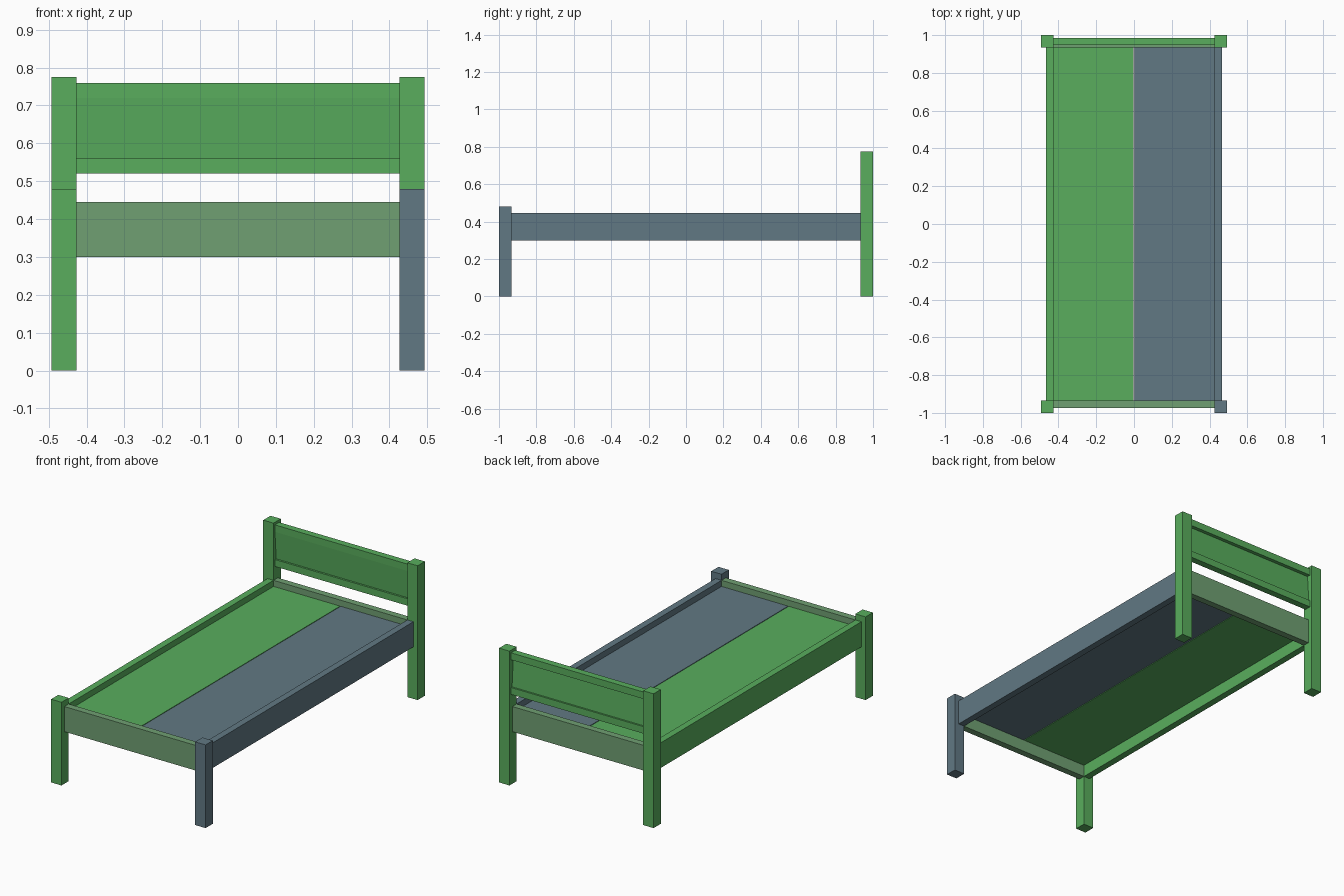
import bpy
import bmesh

if "Cube" in bpy.data.objects:
    bpy.data.objects.remove(bpy.data.objects["Cube"])


def material(name, rgb):
    m = bpy.data.materials.new(name)
    m.diffuse_color = (*rgb, 1)
    m.use_nodes = True
    m.node_tree.nodes["Principled BSDF"].inputs["Base Color"].default_value = m.diffuse_color
    return m


GREEN = material("green", (0.10, 0.42, 0.11))
SAGE = material("sage", (0.16, 0.35, 0.17))
SLATE = material("slate", (0.12, 0.19, 0.23))


def prism(name, profile, x0, x1, mat):
    """Extrude a (y, z) profile along x."""
    bm = bmesh.new()
    face = bm.faces.new([bm.verts.new((x0, y, z)) for y, z in profile])
    ext = bmesh.ops.extrude_face_region(bm, geom=[face])
    moved = [v for v in ext["geom"] if isinstance(v, bmesh.types.BMVert)]
    bmesh.ops.translate(bm, verts=moved, vec=(x1 - x0, 0, 0))
    bmesh.ops.recalc_face_normals(bm, faces=bm.faces)
    mesh = bpy.data.meshes.new(name)
    bm.to_mesh(mesh)
    bm.free()
    mesh.materials.append(mat)
    ob = bpy.data.objects.new(name, mesh)
    bpy.context.collection.objects.link(ob)
    return ob


def box(name, x0, x1, y0, y1, z0, z1, mat):
    return prism(name, [(y0, z0), (y1, z0), (y1, z1), (y0, z1)], x0, x1, mat)


OUT_X, IN_X = 0.493, 0.427      # post outer and inner faces
IN_Y = 0.934
RAIL = 0.039                    # board thickness
Z0, Z1 = 0.30, 0.445            # rail height range

for side, s in (("left", -1), ("right", 1)):
    xa, xb = sorted((s * IN_X, s * OUT_X))
    # Posts
    front_mat = GREEN if s < 0 else SLATE
    box(f"front_post_{side}", xa, xb, -1, -IN_Y, 0, 0.48, front_mat)
    box(f"back_post_{side}", xa, xb, IN_Y, 1, 0, 0.775, GREEN)
    # Side rail
    xa, xb = sorted((s * IN_X, s * (IN_X + RAIL)))
    box(f"side_rail_{side}", xa, xb, -IN_Y, IN_Y, Z0, Z1, front_mat)
    # Half of the mattress base, with a thin seam in the middle
    xa, xb = sorted((s * 0.002, s * IN_X))
    box(f"base_panel_{side}", xa, xb, -IN_Y, IN_Y, 0.37, 0.41,
        GREEN if s < 0 else SLATE)

# End rails
box("front_rail", -IN_X, IN_X, -IN_Y - RAIL, -IN_Y, Z0, Z1, SAGE)
box("back_rail", -IN_X, IN_X, IN_Y, IN_Y + RAIL, Z0, Z1, SAGE)

# Headboard: two bars with a slightly tilted panel between them
box("headboard_top_bar", -IN_X, IN_X, 0.947, 0.986, 0.72, 0.76, GREEN)
box("headboard_bottom_bar", -IN_X, IN_X, 0.947, 0.986, 0.52, 0.56, GREEN)
prism("headboard_panel", [(0.958, 0.56), (0.976, 0.56), (0.965, 0.72), (0.947, 0.72)],
      -IN_X, IN_X, GREEN)
